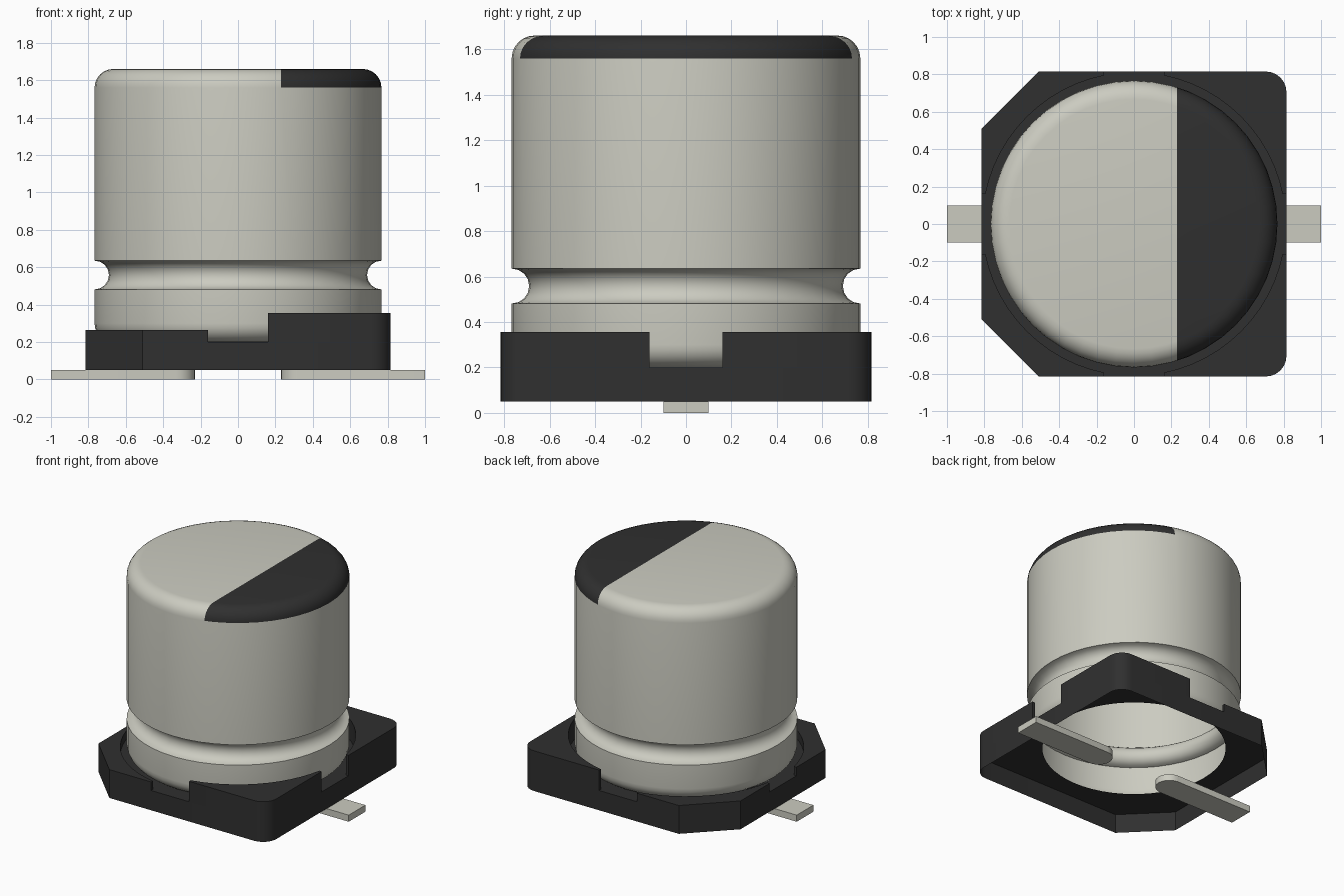
import bpy, bmesh, math

cube = bpy.data.objects.get("Cube")
if cube:
    bpy.data.objects.remove(cube, do_unlink=True)


def material(name, rgb):
    m = bpy.data.materials.new(name)
    m.use_nodes = True
    m.diffuse_color = (*rgb, 1)
    bsdf = next(n for n in m.node_tree.nodes if n.type == 'BSDF_PRINCIPLED')
    bsdf.inputs["Base Color"].default_value = (*rgb, 1)
    return m


aluminium = material("aluminium", (0.60, 0.60, 0.53))
black = material("black plastic", (0.029, 0.029, 0.029))


def finish(name, bm, mats, smooth=False):
    mesh = bpy.data.meshes.new(name)
    bm.to_mesh(mesh)
    bm.free()
    obj = bpy.data.objects.new(name, mesh)
    bpy.context.collection.objects.link(obj)
    for m in mats:
        mesh.materials.append(m)
    if smooth:
        bpy.ops.object.select_all(action='DESELECT')
        obj.select_set(True)
        bpy.context.view_layer.objects.active = obj
        bpy.ops.object.shade_smooth_by_angle(angle=math.radians(32))
    return obj


def arc(cx, cy, r, a0, a1, n):
    """Points on an arc, angles in degrees."""
    return [(cx + r * math.cos(math.radians(a0 + (a1 - a0) * i / n)),
             cy + r * math.sin(math.radians(a0 + (a1 - a0) * i / n)))
            for i in range(n + 1)]


def wall(bm, path, z0, z1, closed=False):
    """Upright faces along a counter-clockwise path."""
    n = len(path)
    for i in range(n if closed else n - 1):
        p, q = path[i], path[(i + 1) % n]
        bm.faces.new([bm.verts.new(c) for c in
                      ((*p, z0), (*q, z0), (*q, z1), (*p, z1))])


def flat(bm, pts, z):
    return bm.faces.new([bm.verts.new((*p, z)) for p in pts])


# Can: lathed shell, open below, with a crimped groove and rounded rims
R, F, TOP, SEG, MARK_X = 0.767, 0.10, 1.66, 48, 0.23
profile = arc(R - F, 0.20 + F, F, -90, 0, 6)
profile += arc(R, 0.558, 0.077, 270, 90, 8)
profile += arc(R - F, TOP - F, F, 0, 90, 6)
bm = bmesh.new()
rings = [[bm.verts.new((r * math.cos(2 * math.pi * k / SEG),
                        r * math.sin(2 * math.pi * k / SEG), z))
          for k in range(SEG)] for r, z in profile]
for low, high in zip(rings, rings[1:]):
    for k in range(SEG):
        j = (k + 1) % SEG
        bm.faces.new((low[k], low[j], high[j], high[k]))
bm.faces.new(rings[-1])

# Polarity mark: cut the top and its rounded rim, then colour one side
rim = [f for f in bm.faces if f.calc_center_median().z > TOP - F]
geom = rim + list({e for f in rim for e in f.edges}) + list({v for f in rim for v in f.verts})
bmesh.ops.bisect_plane(bm, geom=geom, dist=1e-5,
                       plane_co=(MARK_X, 0, 0), plane_no=(1, 0, 0))
for f in bm.faces:
    c = f.calc_center_median()
    f.material_index = int(c.z > TOP - F and c.x > MARK_X)
finish("can", bm, [aluminium, black], smooth=True)

# Base: skirt open below, floor with a round hole, four corner posts
A, NOTCH, FLOOR, BOTTOM = 0.815, 0.16, 0.20, 0.05
HOLE, RECESS = 0.657, 0.81
bm = bmesh.new()
for sx in (1, -1):
    for sy in (1, -1):
        # rounded corners on one side, chamfered corners on the other
        if sx > 0:
            corner, height = arc(A - 0.11, A - 0.11, 0.11, 0, 90, 6), 0.355
        else:
            corner, height = [(A, 0.51), (0.51, A)], 0.265

        def place(pts):
            pts = [(sx * x, sy * y) for x, y in pts]
            return pts if sx * sy > 0 else pts[::-1]

        outer = [(A, 0)] + corner + [(0, A)]
        wall(bm, place(outer), BOTTOM, FLOOR)
        flat(bm, place(outer + arc(0, 0, HOLE, 90, 0, 14)), FLOOR)

        t = math.degrees(math.asin(NOTCH / RECESS))
        post = place([(A, NOTCH)] + corner + [(NOTCH, A)]
                     + arc(0, 0, RECESS, 90 - t, t, 12))
        wall(bm, post, FLOOR, height, closed=True)
        flat(bm, post, height)
bmesh.ops.remove_doubles(bm, verts=bm.verts[:], dist=1e-5)
finish("base", bm, [black], smooth=True)

# Leads: flat strips with a rounded inner end
for name, s in (("left_lead", 1), ("right_lead", -1)):
    bm = bmesh.new()
    pts = [(1.0, -0.1), (1.0, 0.1)] + arc(0.33, 0, 0.1, 90, 270, 12)
    pts = [(s * x, s * y) for x, y in pts]
    wall(bm, pts, 0, 0.05, closed=True)
    flat(bm, pts, 0.05)
    flat(bm, pts[::-1], 0)
    bmesh.ops.remove_doubles(bm, verts=bm.verts[:], dist=1e-5)
    finish(name, bm, [aluminium], smooth=True)
